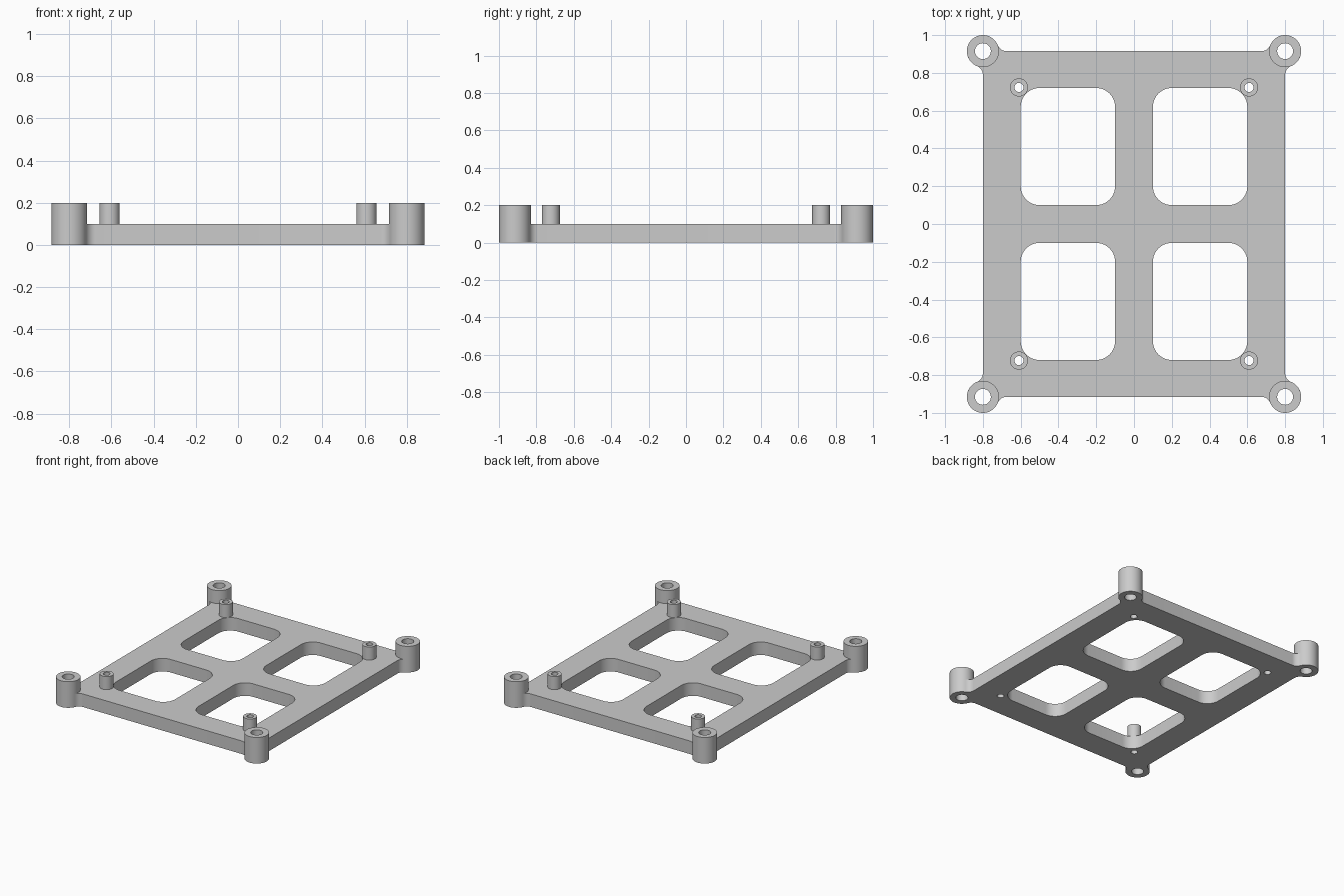
import bpy
import bmesh
from math import atan2, cos, sin, pi, sqrt

cube = bpy.data.objects.get("Cube")
if cube:
    bpy.data.objects.remove(cube)

HX, HY, THICK, TOP = 0.80, 0.915, 0.10, 0.20      # plate half sizes, heights
BOSS_R, BOSS_HOLE, FILLET = 0.085, 0.042, 0.05
POST_X, POST_Y, POST_R, POST_HOLE = 0.609, 0.723, 0.048, 0.024
CORNERS = [(1, 1), (-1, 1), (-1, -1), (1, -1)]

grey = bpy.data.materials.new("plain grey")
grey.use_nodes = True
colour = (0.6, 0.6, 0.6, 1)
grey.diffuse_color = colour
grey.node_tree.nodes["Principled BSDF"].inputs["Base Color"].default_value = colour


def arc(cx, cy, r, a0, a1, n):
    return [(cx + r * cos(a0 + (a1 - a0) * i / n),
             cy + r * sin(a0 + (a1 - a0) * i / n)) for i in range(n + 1)]


def circle(cx, cy, r, n=48):
    return arc(cx, cy, r, 0, 2 * pi, n)[:-1]


def rounded_window(sx, sy, x0=0.10, x1=0.60, y0=0.10, y1=0.72, r=0.10):
    pts = []
    centres = [(x1 - r, y1 - r), (x0 + r, y1 - r), (x0 + r, y0 + r), (x1 - r, y0 + r)]
    for k, (cx, cy) in enumerate(centres):
        pts += arc(cx, cy, r, k * pi / 2, (k + 1) * pi / 2, 12)
    return [(sx * x, sy * y) for x, y in pts]


def plate_outline():
    # one corner: fillet, boss arc, fillet; then mirrored round the plate
    d = sqrt((BOSS_R + FILLET) ** 2 - FILLET ** 2)
    a = atan2(d, -FILLET)
    q = arc(HX + FILLET, HY - d, FILLET, pi, a, 8)
    q += arc(HX, HY, BOSS_R, a - pi, 1.5 * pi - a, 36)[1:]
    q += arc(HX - d, HY + FILLET, FILLET, pi / 2 - a, -pi / 2, 8)[1:]
    pts = []
    for sx, sy in CORNERS:
        part = [(sx * x, sy * y) for x, y in q]
        pts += part if sx * sy > 0 else part[::-1]
    return pts


def finish(obj):
    obj.data.materials.clear()
    obj.data.materials.append(grey)
    bpy.ops.object.select_all(action="DESELECT")
    obj.select_set(True)
    bpy.context.view_layer.objects.active = obj
    bpy.ops.object.shade_smooth_by_angle(angle=pi / 6)


def extruded_plate(name, loops):
    curve = bpy.data.curves.new(name, "CURVE")
    curve.dimensions = "2D"
    curve.fill_mode = "BOTH"
    curve.extrude = THICK / 2
    for pts in loops:
        spline = curve.splines.new("POLY")
        spline.points.add(len(pts) - 1)
        for p, (x, y) in zip(spline.points, pts):
            p.co = (x, y, 0, 1)
        spline.use_cyclic_u = True
    obj = bpy.data.objects.new(name, curve)
    bpy.context.collection.objects.link(obj)
    bpy.ops.object.select_all(action="DESELECT")
    obj.select_set(True)
    bpy.context.view_layer.objects.active = obj
    bpy.ops.object.convert(target="MESH")
    obj = bpy.context.object
    bm = bmesh.new()
    bm.from_mesh(obj.data)
    bmesh.ops.translate(bm, verts=bm.verts, vec=(0, 0, THICK / 2))
    bmesh.ops.remove_doubles(bm, verts=bm.verts, dist=1e-5)
    bmesh.ops.recalc_face_normals(bm, faces=bm.faces)
    bm.to_mesh(obj.data)
    bm.free()
    finish(obj)


def tube(name, cx, cy, r, hole):
    # outer wall, top ring and bore, standing open-ended on the plate
    bm = bmesh.new()
    rings = [[bm.verts.new((x, y, z)) for x, y in circle(cx, cy, rad)]
             for rad, z in ((r, THICK), (r, TOP), (hole, TOP), (hole, THICK))]
    for low, high in zip(rings, rings[1:]):
        for i in range(len(low)):
            j = (i + 1) % len(low)
            bm.faces.new((low[i], low[j], high[j], high[i]))
    mesh = bpy.data.meshes.new(name)
    bm.to_mesh(mesh)
    bm.free()
    obj = bpy.data.objects.new(name, mesh)
    bpy.context.collection.objects.link(obj)
    finish(obj)


# Plate with four windows and through holes
loops = [plate_outline()]
for sx, sy in CORNERS:
    loops.append(rounded_window(sx, sy))
    loops.append(circle(sx * HX, sy * HY, BOSS_HOLE))
    loops.append(circle(sx * POST_X, sy * POST_Y, POST_HOLE))
extruded_plate("base_plate", loops)

# Corner bosses and small standoffs
for sx, sy in CORNERS:
    where = ("back" if sy > 0 else "front") + ("_left" if sx > 0 else "_right")
    tube(where + "_corner_boss", sx * HX, sy * HY, BOSS_R, BOSS_HOLE)
    tube(where + "_standoff", sx * POST_X, sy * POST_Y, POST_R, POST_HOLE)
